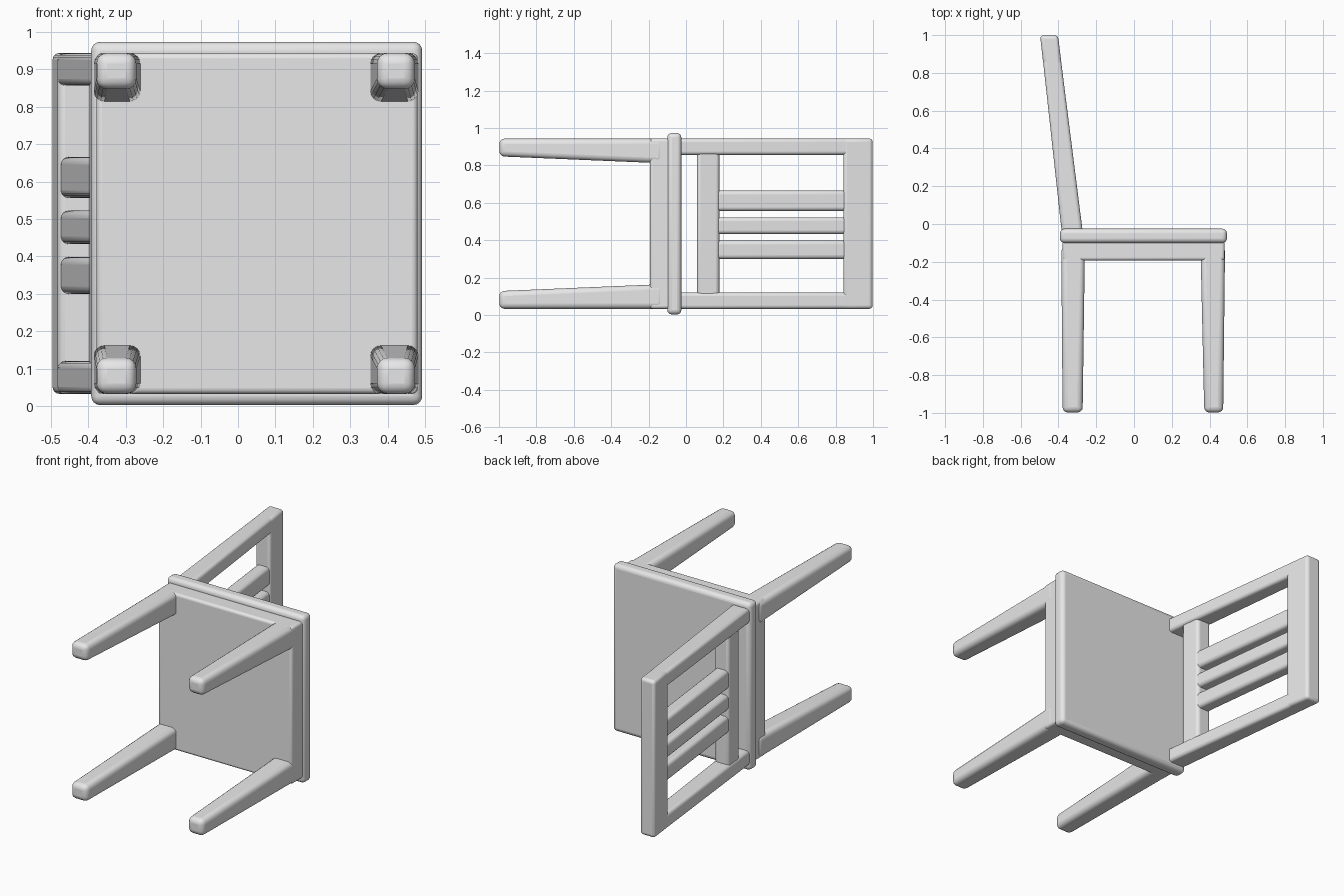
import bpy
import bmesh

cube = bpy.data.objects.get("Cube")
if cube:
    bpy.data.objects.remove(cube, do_unlink=True)

mat = bpy.data.materials.new("light grey")
mat.use_nodes = True
mat.diffuse_color = (0.8, 0.8, 0.8, 1)
mat.node_tree.nodes["Principled BSDF"].inputs["Base Color"].default_value = (0.8, 0.8, 0.8, 1)


def bar(name, start, end, radius):
    """Rounded bar along y; each end is (y, x_min, x_max, z_min, z_max)."""
    bm = bmesh.new()
    rings = []
    for y, x0, x1, z0, z1 in (start, end):
        rings.append([bm.verts.new(p) for p in
                      ((x0, y, z0), (x1, y, z0), (x1, y, z1), (x0, y, z1))])
    a, b = rings
    bm.faces.new(a)
    bm.faces.new(b[::-1])
    for i in range(4):
        j = (i + 1) % 4
        bm.faces.new((a[i], b[i], b[j], a[j]))
    bmesh.ops.recalc_face_normals(bm, faces=bm.faces)
    me = bpy.data.meshes.new(name)
    bm.to_mesh(me)
    bm.free()
    me.materials.append(mat)
    ob = bpy.data.objects.new(name, me)
    bpy.context.collection.objects.link(ob)
    bev = ob.modifiers.new("rounded edges", "BEVEL")
    bev.width = radius
    bev.segments = 4
    bev.limit_method = "NONE"
    bpy.ops.object.select_all(action="DESELECT")
    ob.select_set(True)
    bpy.context.view_layer.objects.active = ob
    bpy.ops.object.shade_smooth_by_angle()
    return ob


MID = 0.488  # the chair is symmetric about this height


def sides(z0, z1):
    """Height ranges for the lower part and its mirror image."""
    return (("lower", z0, z1), ("upper", 2 * MID - z1, 2 * MID - z0))


def back_end(y, z0, z1, thick):
    """Cross-section of the leaning back at a given y."""
    x = -0.332 - 0.118 * y
    return (y, x - thick / 2, x + thick / 2, z0, z1)


# Seat slab and the block of the apron under it
bar("seat", (-0.10, -0.392, 0.492, 0.003, 0.973), (-0.025, -0.392, 0.492, 0.003, 0.973), 0.024)
bar("apron", (-0.193, -0.378, 0.48, 0.033, 0.943), (-0.06, -0.378, 0.48, 0.033, 0.943), 0.015)

# Legs, thicker towards the seat
for level, z0, z1 in sides(0.033, 0.165):
    lower = level == "lower"
    tip = (0.033, 0.128) if lower else (z1 - 0.095, z1)
    for name, near, far in (("rear_leg", (-0.385, -0.26), (-0.378, -0.272)),
                            ("front_leg", (0.352, 0.482), (0.372, 0.472))):
        bar(f"{level}_{name}", (-0.998, *far, *tip), (-0.12, *near, z0, z1), 0.028)

# Leaning back frame: two stiles and two rails
for level, z0, z1 in sides(0.033, 0.12):
    bar(f"{level}_back_stile", back_end(-0.08, z0, z1, 0.112), back_end(0.96, z0, z1, 0.094), 0.018)
bar("top_rail", back_end(0.842, 0.033, 0.943, 0.097), back_end(0.998, 0.033, 0.943, 0.095), 0.018)
bar("lower_rail", back_end(0.06, 0.045, 0.931, 0.095), back_end(0.178, 0.045, 0.931, 0.092), 0.018)

# Three slats between the rails
for name, z0, z1 in (("lower_slat", 0.30, 0.398), ("middle_slat", 0.433, 0.522),
                     ("upper_slat", 0.556, 0.665)):
    bar(name, back_end(0.12, z0, z1, 0.082), back_end(0.90, z0, z1, 0.082), 0.02)
